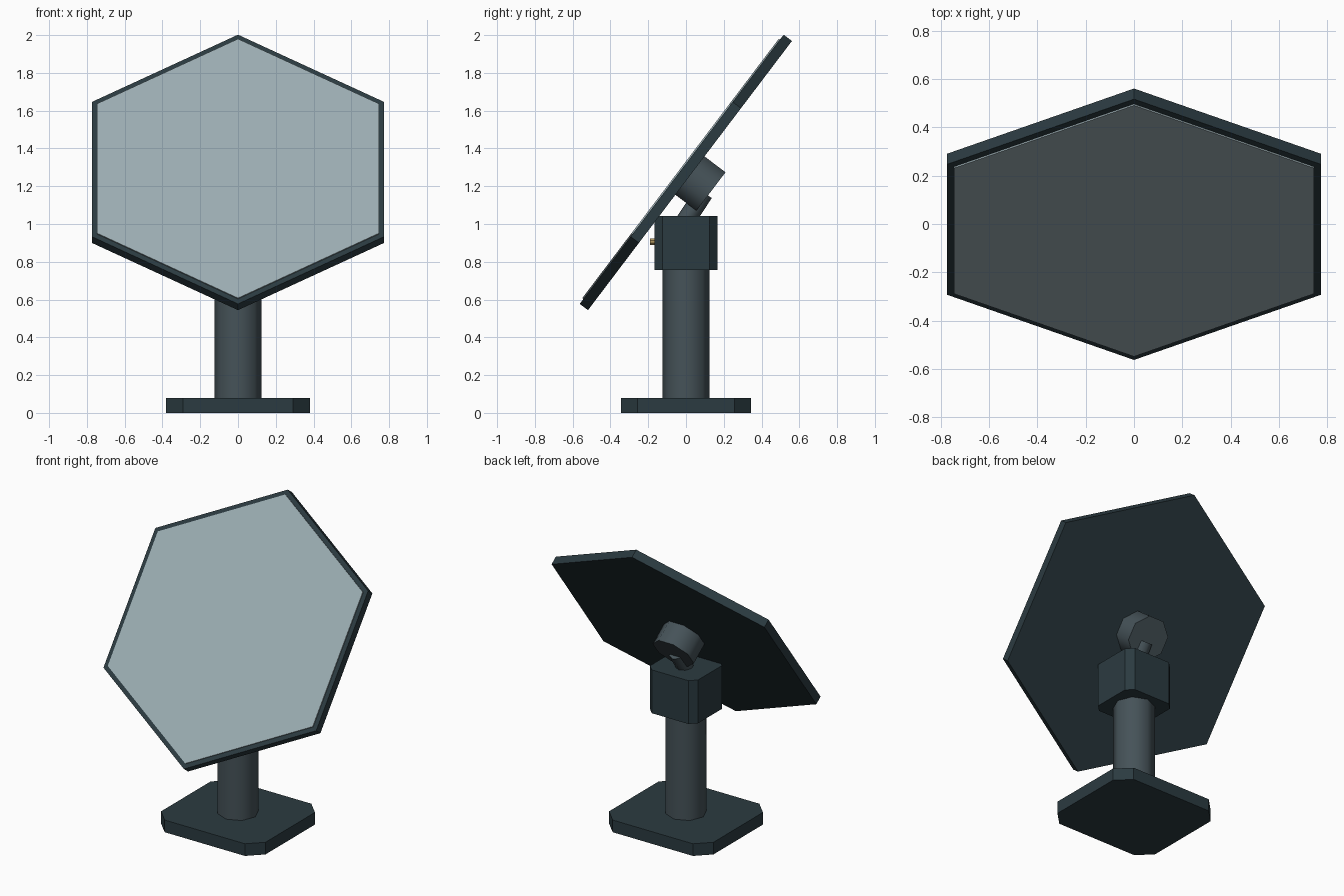
import bpy, bmesh, math
from mathutils import Vector, Matrix

if "Cube" in bpy.data.objects:
    bpy.data.objects.remove(bpy.data.objects["Cube"])

TILT = math.atan2(1.425, 1.08)          # panel slope above horizontal
CENTRE = Vector((0, -0.001, 1.273))
# local x = world x, local y = up the slope, local z = panel front normal
PANEL = Matrix.Translation(CENTRE) @ Matrix.Rotation(TILT, 4, 'X')


def material(name, rgb):
    m = bpy.data.materials.new(name)
    m.diffuse_color = (*rgb, 1)
    m.use_nodes = True
    m.node_tree.nodes["Principled BSDF"].inputs["Base Color"].default_value = m.diffuse_color
    return m


DARK = material("dark_teal", (0.024, 0.043, 0.052))
STEEL = material("steel", (0.06, 0.085, 0.098))
GLASS = material("mirror_glass", (0.33, 0.42, 0.45))
BRASS = material("brass", (0.45, 0.32, 0.12))


def prism(name, points, z0, z1, mat, matrix=Matrix(), smooth=False):
    bm = bmesh.new()
    low = [bm.verts.new((x, y, z0)) for x, y in points]
    high = [bm.verts.new((x, y, z1)) for x, y in points]
    n = len(points)
    bm.faces.new(low[::-1])
    bm.faces.new(high)
    for i in range(n):
        j = (i + 1) % n
        f = bm.faces.new((low[i], low[j], high[j], high[i]))
        f.smooth = smooth
    bm.transform(matrix)
    me = bpy.data.meshes.new(name)
    bm.to_mesh(me)
    bm.free()
    me.materials.append(mat)
    ob = bpy.data.objects.new(name, me)
    bpy.context.collection.objects.link(ob)
    if smooth:
        bpy.context.view_layer.objects.active = ob
        bpy.ops.object.select_all(action='DESELECT')
        ob.select_set(True)
        bpy.ops.object.shade_smooth_by_angle(angle=math.radians(50))
    return ob


def ngon(n, r, start=0.0):
    return [(r * math.cos(start + math.tau * i / n), r * math.sin(start + math.tau * i / n)) for i in range(n)]


def clipped_rect(hx, hy, c):
    return [(hx - c, -hy), (hx, -hy + c), (hx, hy - c), (hx - c, hy),
            (-hx + c, hy), (-hx, hy - c), (-hx, -hy + c), (-hx + c, -hy)]


# Stand
prism("base_plate", clipped_rect(0.38, 0.345, 0.088), 0, 0.08, DARK)
prism("column", ngon(8, 0.125), 0.08, 0.77, STEEL, smooth=True)
prism("head_block", clipped_rect(0.175, 0.166, 0.042), 0.757, 1.042, DARK)

# Small indicator on the front of the head
prism("indicator", ngon(8, 0.02, math.pi / 8), 0.15, 0.19, BRASS,
      Matrix.Translation((0, 0, 0.906)) @ Matrix.Rotation(math.pi / 2, 4, 'X'))

# Tilting arm and hub behind the panel
a, b = Vector((0, -0.02, 0.99)), Vector((0, 0.095, 1.165))
arm = Matrix.Translation(a) @ (b - a).to_track_quat('Z', 'Y').to_matrix().to_4x4()
prism("tilt_arm", ngon(8, 0.05), 0, (b - a).length, STEEL, arm, smooth=True)
prism("hub", ngon(8, 0.138, math.pi / 8), -0.167, -0.02, STEEL, PANEL, smooth=True)

# Hexagonal panel
prism("panel_frame", ngon(6, 0.894, math.pi / 6), -0.0275, 0.0275, DARK, PANEL)
prism("mirror_face", ngon(6, 0.861, math.pi / 6), 0.02, 0.035, GLASS, PANEL)
